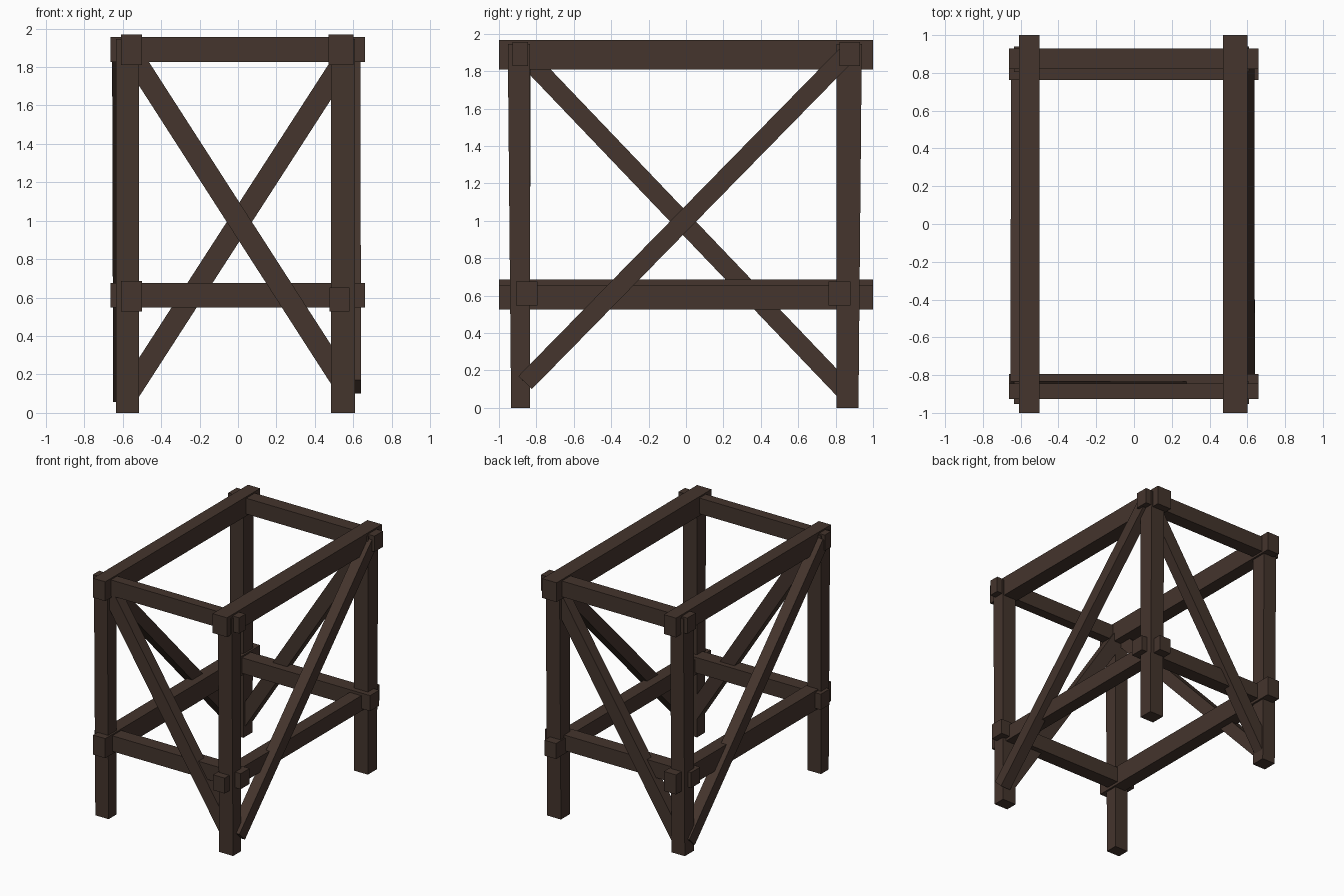
import bpy
from mathutils import Vector, Matrix

if "Cube" in bpy.data.objects:
    bpy.data.objects.remove(bpy.data.objects["Cube"])

# one dark timber colour
wood = bpy.data.materials.new("dark brown wood")
wood.diffuse_color = (0.058, 0.035, 0.026, 1)
wood.use_nodes = True
wood.node_tree.nodes["Principled BSDF"].inputs["Base Color"].default_value = wood.diffuse_color


def mesh_object(name, verts):
    # eight corners: lower ring of four, then upper ring of four
    faces = [(0, 3, 2, 1), (4, 5, 6, 7)]
    faces += [(i, (i + 1) % 4, (i + 1) % 4 + 4, i + 4) for i in range(4)]
    me = bpy.data.meshes.new(name)
    me.from_pydata([tuple(v) for v in verts], [], faces)
    me.materials.append(wood)
    ob = bpy.data.objects.new(name, me)
    bpy.context.collection.objects.link(ob)
    return ob


def ring(x, y, z):
    return [(x[0], y[0], z), (x[1], y[0], z), (x[1], y[1], z), (x[0], y[1], z)]


def beam(name, x, y, z, top_y=None):
    return mesh_object(name, ring(x, y, z[0]) + ring(x, top_y or y, z[1]))


def brace(name, a, b, outward, width, depth):
    # square-cut plank between two points, thickness along the outward axis
    a, b = Vector(a), Vector(b)
    d = (b - a).normalized()
    v = d.cross(Vector(outward)).normalized()
    u = v.cross(d)
    corners = [(-1, -1), (1, -1), (1, 1), (-1, 1)]
    return mesh_object(name, [p + u * s * depth / 2 + d.cross(u) * t * width / 2
                              for p in (a, b) for s, t in corners])


# posts, slightly wider at the top
for side, x in (("left", (-0.635, -0.515)), ("right", (0.485, 0.61))):
    beam("front_%s_post" % side, x, (-0.935, -0.835), (0, 1.945), (-0.953, -0.835))
    beam("back_%s_post" % side, x, (0.805, 0.922), (0, 1.945), (0.805, 0.94))

# long side rails
beam("top_left_rail", (-0.61, -0.50), (-1, 1), (1.81, 1.968))
beam("top_right_rail", (0.47, 0.60), (-1, 1), (1.81, 1.968))
beam("lower_left_rail", (-0.61, -0.50), (-1, 1), (0.527, 0.687))
beam("lower_right_rail", (0.475, 0.58), (-1, 1), (0.527, 0.653))

# short cross rails at front and back
for name, y, z in (("top_front_rail", (-0.927, -0.845), (1.827, 1.956)),
                   ("top_back_rail", (0.82, 0.93), (1.827, 1.956)),
                   ("lower_front_rail", (-0.908, -0.793), (0.548, 0.675)),
                   ("lower_back_rail", (0.763, 0.88), (0.548, 0.675))):
    beam(name, (-0.663, 0.66), y, z)

# one diagonal brace on each side
brace("front_brace", (-0.57, -0.875, 1.89), (0.55, -0.882, 0.15), (0, -1, 0), 0.11, 0.09)
brace("back_brace", (0.56, 0.87, 1.85), (-0.57, 0.87, 0.10), (0, 1, 0), 0.11, 0.09)
brace("right_brace", (0.595, -0.86, 0.135), (0.592, 0.87, 1.90), (1, 0, 0), 0.10, 0.09)
brace("left_brace", (-0.61, -0.87, 1.89), (-0.605, 0.85, 0.09), (-1, 0, 0), 0.10, 0.09)
